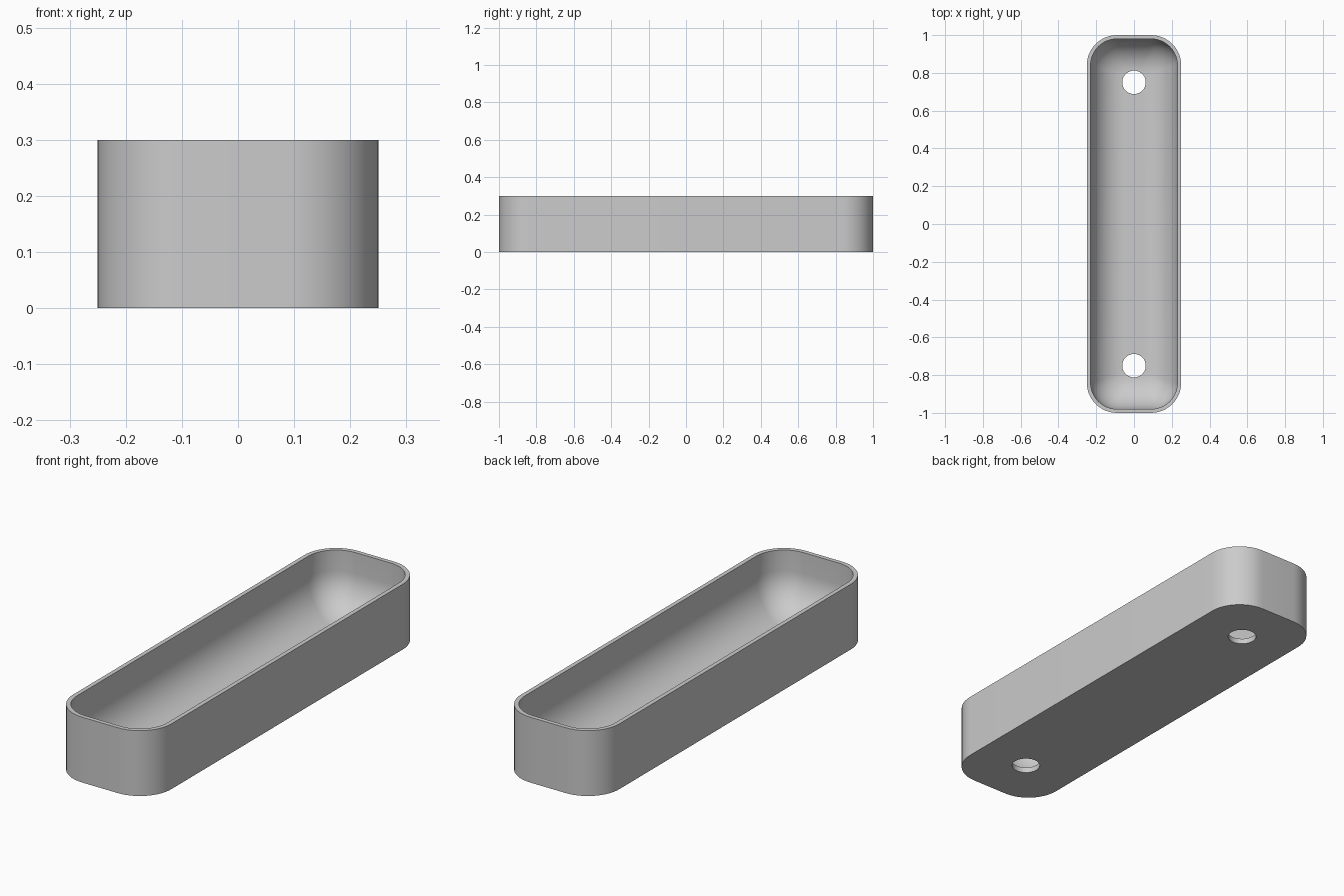
import bpy, bmesh, math

cube = bpy.data.objects.get("Cube")
if cube:
    bpy.data.objects.remove(cube, do_unlink=True)

HALF_X, HALF_Y, HEIGHT = 0.25, 1.0, 0.30
CORNER, WALL, FLOOR = 0.16, 0.02, 0.025
FILLET, STEPS, SEGS = 0.18, 14, 12

grey = bpy.data.materials.new("plain grey")
grey.use_nodes = True
colour = (0.6, 0.6, 0.6, 1)
grey.diffuse_color = colour
grey.node_tree.nodes["Principled BSDF"].inputs["Base Color"].default_value = colour


def rounded_ring(bm, inset, radius, z):
    """Ring of vertices along a rounded rectangle."""
    hx, hy = HALF_X - inset - radius, HALF_Y - inset - radius
    ring = []
    for quarter, (sx, sy) in enumerate([(1, 1), (-1, 1), (-1, -1), (1, -1)]):
        for i in range(SEGS + 1):
            a = (quarter + i / SEGS) * math.pi / 2
            ring.append(bm.verts.new((sx * hx + radius * math.cos(a),
                                      sy * hy + radius * math.sin(a), z)))
    return ring


# Tray shell: outside wall, rim, inside wall, then a rounded sweep to the floor
bm = bmesh.new()
inner = CORNER - WALL
rings = [rounded_ring(bm, 0, CORNER, 0),
         rounded_ring(bm, 0, CORNER, HEIGHT),
         rounded_ring(bm, WALL, inner, HEIGHT)]
for i in range(STEPS + 1):
    a = i / STEPS * math.pi / 2
    d = FILLET * (1 - math.cos(a))
    z = FLOOR + FILLET * (1 - math.sin(a))
    rings.append(rounded_ring(bm, WALL + d, inner - d * 0.67, z))
for low, high in zip(rings, rings[1:]):
    for i in range(len(low)):
        j = (i + 1) % len(low)
        bm.faces.new((low[i], low[j], high[j], high[i]))
bm.faces.new(rings[0][::-1])
bm.faces.new(rings[-1])
bmesh.ops.recalc_face_normals(bm, faces=bm.faces)
mesh = bpy.data.meshes.new("tray")
bm.to_mesh(mesh)
bm.free()
tray = bpy.data.objects.new("tray", mesh)
bpy.context.collection.objects.link(tray)
mesh.materials.append(grey)

# Two round holes through the floor
for y in (-0.75, 0.75):
    bpy.ops.mesh.primitive_cylinder_add(vertices=48, radius=0.062, depth=0.4,
                                        location=(0, y, 0))
    cutter = bpy.context.object
    cutter.name = "hole_cutter"
    cutter.hide_render = True
    cutter.data.materials.append(grey)
    cut = tray.modifiers.new("hole", 'BOOLEAN')
    cut.operation = 'DIFFERENCE'
    cut.solver = 'EXACT'
    cut.object = cutter
    bpy.ops.object.select_all(action='DESELECT')
    tray.select_set(True)
    bpy.context.view_layer.objects.active = tray
    bpy.ops.object.modifier_apply(modifier=cut.name)
    bpy.data.objects.remove(cutter, do_unlink=True)

bpy.ops.object.shade_smooth_by_angle(angle=math.radians(30))
